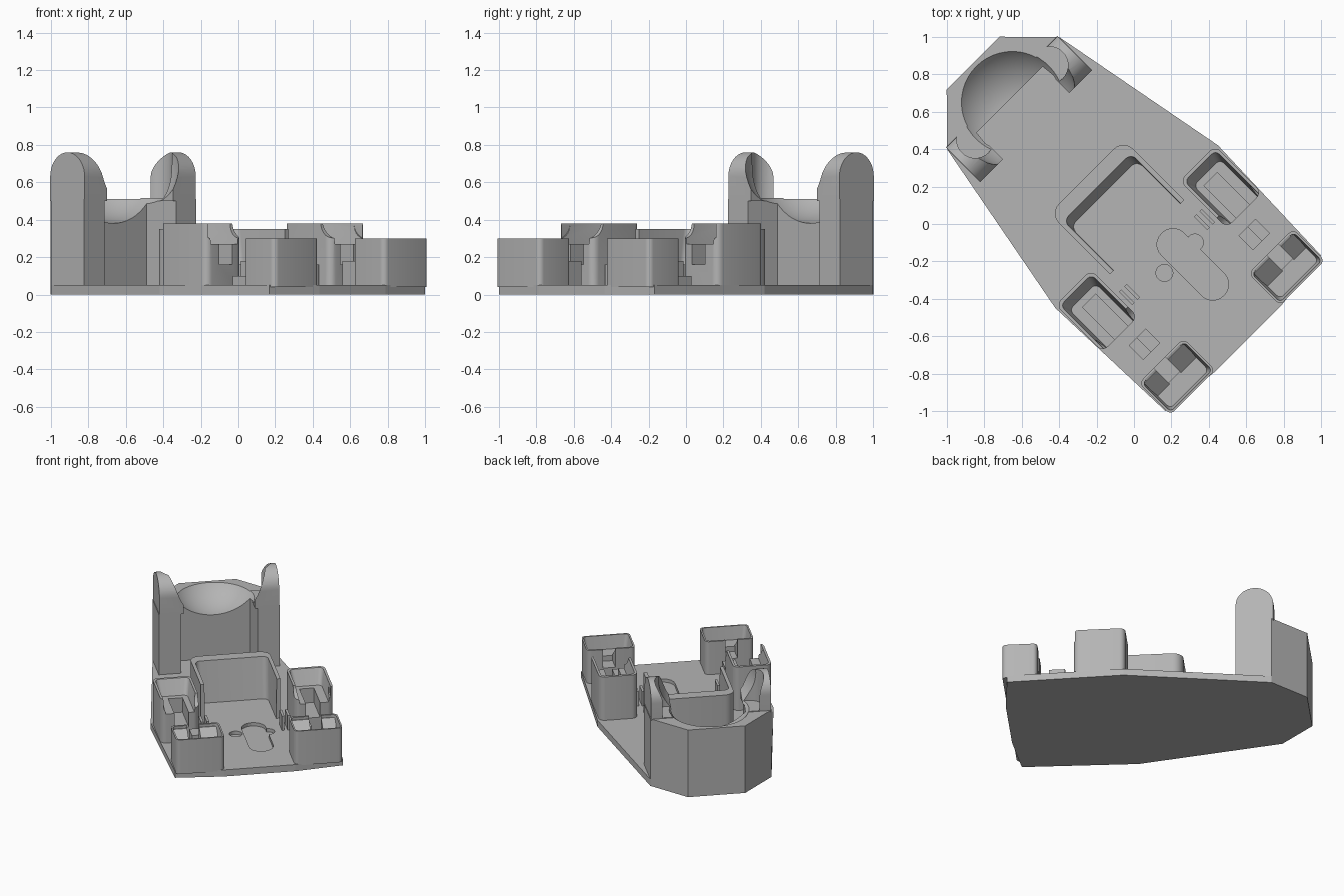
import bpy, bmesh, math
from mathutils import Matrix

cube = bpy.data.objects.get("Cube")
if cube:
    bpy.data.objects.remove(cube, do_unlink=True)

grey = bpy.data.materials.new("plain grey")
grey.use_nodes = True
grey.diffuse_color = (0.46, 0.46, 0.46, 1)
grey.node_tree.nodes["Principled BSDF"].inputs["Base Color"].default_value = grey.diffuse_color

# Everything is drawn with a = forward, b = sideways, then turned to stand diagonally
TURN = Matrix.Rotation(-math.pi / 4, 4, 'Z')


def finish(name, bm, side=1):
    if side < 0:
        bmesh.ops.scale(bm, vec=(1, -1, 1), verts=bm.verts)
    bmesh.ops.recalc_face_normals(bm, faces=bm.faces)
    bm.transform(TURN)
    mesh = bpy.data.meshes.new(name)
    bm.to_mesh(mesh)
    bm.free()
    mesh.materials.append(grey)
    obj = bpy.data.objects.new(name, mesh)
    bpy.context.collection.objects.link(obj)
    return obj


def loft(name, rings, side=1):
    """Skin a closed solid through rings of equal point count."""
    bm = bmesh.new()
    loops = [[bm.verts.new(p) for p in ring] for ring in rings]
    n = len(loops[0])
    for low, high in zip(loops, loops[1:]):
        for i in range(n):
            j = (i + 1) % n
            bm.faces.new((low[i], low[j], high[j], high[i]))
    bm.faces.new(loops[0][::-1])
    bm.faces.new(loops[-1])
    return finish(name, bm, side)


def prism(name, outline, z0, z1, side=1):
    return loft(name, [[(a, b, z) for a, b in outline] for z in (z0, z1)], side)


def extrude_side(name, profile, b0, b1, side=1):
    return loft(name, [[(a, b, z) for a, z in profile] for b in (b0, b1)], side)


def rounded(a0, a1, b0, b1, r, steps=5):
    pts = []
    corners = ((a1 - r, b1 - r), (a0 + r, b1 - r), (a0 + r, b0 + r), (a1 - r, b0 + r))
    for k, (ca, cb) in enumerate(corners):
        for i in range(steps + 1):
            t = math.pi / 2 * (k + i / steps)
            pts.append((ca + r * math.cos(t), cb + r * math.sin(t)))
    return pts


def box(name, a0, a1, b0, b1, z0, z1, side=1):
    return prism(name, [(a0, b0), (a1, b0), (a1, b1), (a0, b1)], z0, z1, side)


def disc(a, b, r):
    return [(a + r * math.cos(i * math.pi / 16), b + r * math.sin(i * math.pi / 16))
            for i in range(32)]


def tapered(name, low, high, z0, z1, side=1):
    return loft(name, [[(a, b, z0) for a, b in low], [(a, b, z1) for a, b in high]], side)


def cut(obj, *cutters):
    for cutter in cutters:
        cutter.hide_render = True
        mod = obj.modifiers.new("cut", 'BOOLEAN')
        mod.operation = 'DIFFERENCE'
        mod.solver = 'EXACT'
        mod.object = cutter
        bpy.context.view_layer.objects.active = obj
        bpy.ops.object.modifier_apply(modifier=mod.name)
        bpy.data.objects.remove(cutter, do_unlink=True)


def smooth(obj):
    bpy.ops.object.select_all(action='DESELECT')
    obj.select_set(True)
    bpy.context.view_layer.objects.active = obj
    bpy.ops.object.shade_smooth_by_angle(angle=math.radians(28))


def both(half):
    """Close a half outline by mirroring it across the centre line."""
    return half + [(a, -b) for a, b in reversed(half)]


# Base plate with shallow holes and a long slot
base = prism("base_plate", both([(-1.216, 0.2), (-0.99, 0.424), (0.02, 0.615),
                                 (0.827, 0.588), (0.865, 0.25)]), 0, 0.05)
for a, b, r in ((-0.13, 0.2, 0.045), (-0.11, -0.2, 0.045), (0.3, -0.07, 0.045)):
    cut(base, prism("hole", disc(a, b, r), 0.025, 0.1))
cut(base, prism("slot", rounded(0.14, 0.61, -0.015, 0.155, 0.084), 0.025, 0.1))
cut(base, prism("slot_lobe", disc(0.3, 0.16, 0.045), 0.025, 0.1))

# Tall back stand with a round bowl in its top
stand = prism("back_stand", both([(-1.216, 0.2), (-0.99, 0.424), (-0.74, 0.424),
                                  (-0.74, 0.27), (-0.94, 0.25)]), 0.04, 0.51)


def bowl():
    bm = bmesh.new()
    bmesh.ops.create_uvsphere(bm, u_segments=48, v_segments=32, radius=0.35)
    bmesh.ops.translate(bm, vec=(-0.92, 0, 0.73), verts=bm.verts)
    return finish("bowl", bm)


cut(stand, bowl())
smooth(stand)

# Round-topped ears at both sides of the bowl
arch = [(-0.74, 0.5)]
arch += [(-0.87 + 0.13 * math.cos(math.pi * i / 20), 0.63 + 0.13 * math.sin(math.pi * i / 20))
         for i in range(21)]
arch.append((-1.0, 0.5))
for side, word in ((1, "left"), (-1, "right")):
    ear = extrude_side(word + "_ear", arch, 0.25, 0.42, side)
    cut(ear, bowl(), prism("ear_hollow", disc(-0.92, 0.28, 0.1), 0.515, 0.9, side))
    smooth(ear)

# Central box, open at the front, with a thick back wall
tray = prism("centre_box", rounded(-0.36, 0.2, -0.28, 0.28, 0.07), 0.04, 0.35)
cut(tray, box("front_opening", 0.1, 0.4, -0.5, 0.5, 0, 0.6),
    tapered("tray_space", rounded(-0.23, 0.4, -0.25, 0.25, 0.04),
            rounded(-0.28, 0.4, -0.255, 0.255, 0.04), 0.05, 0.36))
smooth(tray)

for side, word in ((1, "left"), (-1, "right")):
    # Rear tower: hollow top, curved drop of the walls at the open front
    rear = prism(word + "_rear_tower", rounded(0.01, 0.365, 0.335, 0.603, 0.04), 0.04, 0.38)
    if side < 0:
        bpy.data.objects.remove(rear, do_unlink=True)
        rear = prism(word + "_rear_tower", rounded(0.01, 0.365, 0.335, 0.603, 0.04),
                     0.04, 0.38, side)
    drop = [(0.29 + 0.09 * (1 - math.cos(t)), 0.39 - 0.09 * math.sin(t))
            for t in [math.pi / 2 * i / 8 for i in range(9)]]
    cut(rear,
        tapered("hollow", rounded(0.08, 0.5, 0.37, 0.57, 0.03),
                rounded(0.025, 0.5, 0.35, 0.588, 0.03), 0.27, 0.39, side),
        extrude_side("wall_drop", drop + [(0.5, 0.3), (0.5, 0.39)], 0.3, 0.585, side),
        box("groove", 0.12, 0.5, 0.41, 0.51, 0.16, 0.4, side))
    smooth(rear)

    # Front tower: hollow top with two ramps parted by a groove
    front = prism(word + "_front_tower", rounded(0.62, 0.86, 0.245, 0.583, 0.03),
                  0.04, 0.3, side)
    hollow = tapered("hollow", rounded(0.635, 0.835, 0.27, 0.56, 0.025),
                     rounded(0.635, 0.85, 0.255, 0.573, 0.025), 0.2, 0.31, side)
    cut(front, hollow, box("groove", 0.5, 0.73, 0.385, 0.47, 0.16, 0.4, side))
    smooth(front)
    for b0, b1, place in ((0.265, 0.385, "inner"), (0.47, 0.565, "outer")):
        extrude_side(word + "_" + place + "_ramp",
                     [(0.625, 0.19), (0.74, 0.19), (0.74, 0.2), (0.64, 0.28), (0.625, 0.28)],
                     b0, b1, side)

    # Stepped block between the towers
    box(word + "_stop_block", 0.44, 0.55, 0.35, 0.42, 0.04, 0.18, side)
    box(word + "_stop_step", 0.44, 0.55, 0.42, 0.48, 0.04, 0.1, side)

    # Pair of small upright clips beside the box
    for b in (0.255, 0.295):
        box(word + "_clip", 0.2, 0.3, b, b + 0.018, 0.04, 0.16, side)
